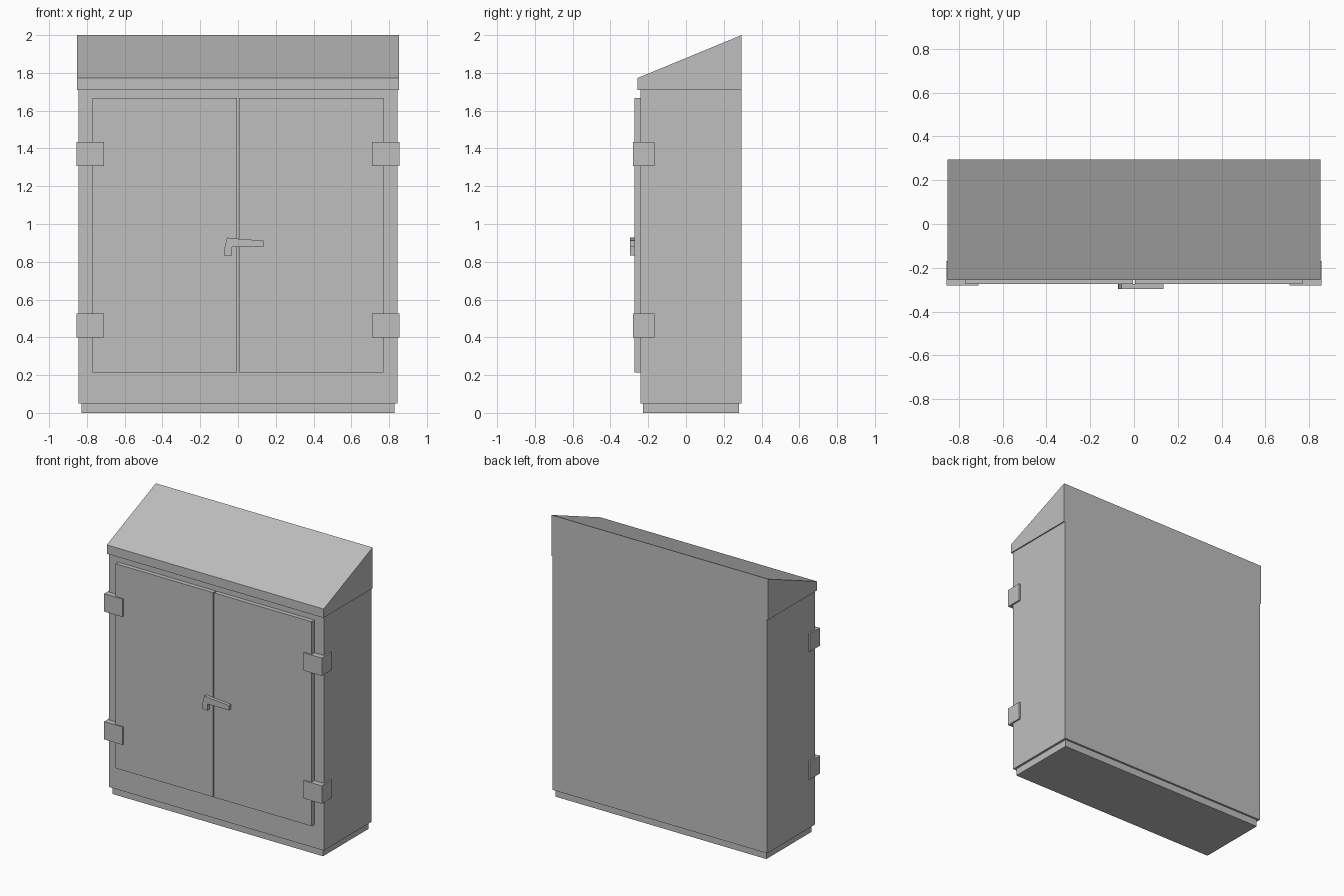
import bpy
import bmesh

default = bpy.data.objects.get("Cube")
if default:
    bpy.data.objects.remove(default, do_unlink=True)

# Single painted metal colour
GREY = (0.52, 0.52, 0.52, 1.0)
metal = bpy.data.materials.new("grey_metal")
metal.use_nodes = True
metal.diffuse_color = GREY
metal.node_tree.nodes["Principled BSDF"].inputs["Base Color"].default_value = GREY


def finish(name, bm):
    bmesh.ops.recalc_face_normals(bm, faces=bm.faces)
    mesh = bpy.data.meshes.new(name)
    bm.to_mesh(mesh)
    bm.free()
    mesh.materials.append(metal)
    obj = bpy.data.objects.new(name, mesh)
    bpy.context.collection.objects.link(obj)
    return obj


def prism(name, corners, direction):
    """Extrude a flat outline along a direction."""
    bm = bmesh.new()
    face = bm.faces.new([bm.verts.new(c) for c in corners])
    new = bmesh.ops.extrude_face_region(bm, geom=[face])["geom"]
    verts = [v for v in new if isinstance(v, bmesh.types.BMVert)]
    bmesh.ops.translate(bm, verts=verts, vec=direction)
    return finish(name, bm)


def box(name, x, y, z):
    """Box from (low, high) ranges."""
    outline = [(x[0], y[0], z[0]), (x[1], y[0], z[0]),
               (x[1], y[1], z[0]), (x[0], y[1], z[0])]
    return prism(name, outline, (0, 0, z[1] - z[0]))


BACK = 0.294
FRONT = -0.242
DOOR_FRONT = -0.273

# Cabinet body on a recessed plinth
box("plinth", (-0.828, 0.828), (-0.228, 0.28), (0, 0.05))
box("cabinet_body", (-0.844, 0.844), (FRONT, BACK), (0.05, 1.71))

# Sloping roof with a small front lip
profile = [(-0.256, 1.71), (-0.256, 1.773), (BACK, 2.0), (BACK, 1.71)]
prism("sloped_roof", [(-0.852, y, z) for y, z in profile], (1.704, 0, 0))

# Doors and wrap-around hinges on both sides
for side, sign in (("left", 1), ("right", -1)):
    def span(a, b):
        return tuple(sorted((a * sign, b * sign)))
    box(side + "_door", span(0.004, 0.77), (DOOR_FRONT, FRONT), (0.215, 1.667))
    for level, low in (("lower", 0.4), ("upper", 1.308)):
        box(f"{side}_{level}_hinge", span(0.71, 0.855), (-0.281, -0.168),
            (low, low + 0.127))

# Bent door handle
outline = [(-0.058, 0.928), (0, 0.922), (0.135, 0.912), (0.135, 0.877),
           (-0.032, 0.877), (-0.032, 0.832), (-0.073, 0.832), (-0.07, 0.88)]
prism("door_handle", [(x, -0.296, z) for x, z in outline],
      (0, DOOR_FRONT + 0.296, 0))
